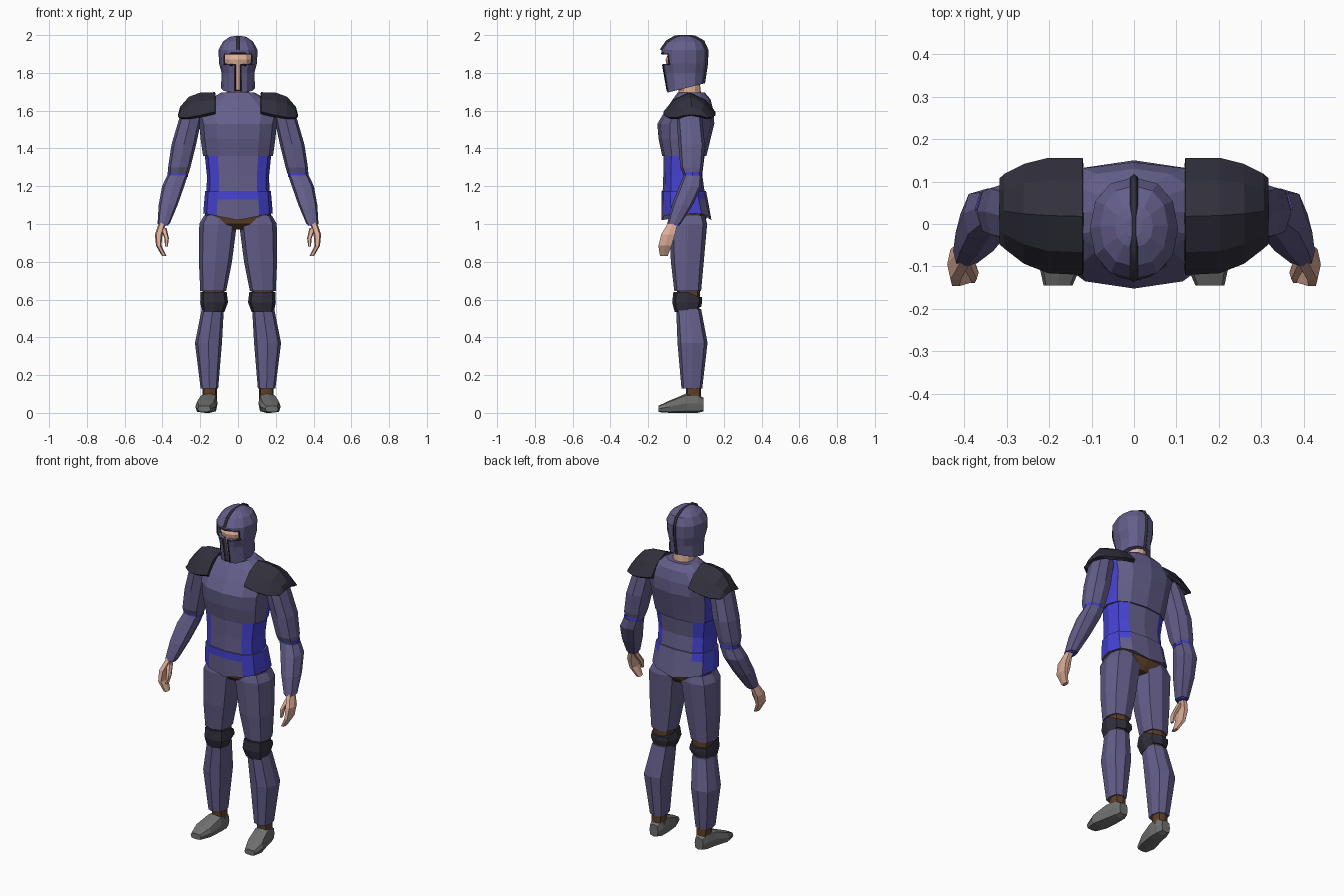
import bpy, bmesh
from math import sin, cos, tau, copysign
from mathutils import Vector

cube = bpy.data.objects.get("Cube")
if cube:
    bpy.data.objects.remove(cube)


def material(name, r, g, b):
    mat = bpy.data.materials.new(name)
    mat.use_nodes = True
    mat.diffuse_color = (r, g, b, 1)
    mat.node_tree.nodes["Principled BSDF"].inputs["Base Color"].default_value = (r, g, b, 1)
    return mat


ARMOUR = material("slate armour", .127, .112, .254)
DARK = material("dark plate", .03, .029, .045)
BLUE = material("blue shirt", .06, .055, .65)
SKIN = material("skin", .72, .42, .31)
BROWN = material("brown cloth", .11, .05, .02)
GREY = material("grey boot", .16, .16, .16)


def link(name, data, *mats):
    obj = bpy.data.objects.new(name, data)
    bpy.context.scene.collection.objects.link(obj)
    for mat in mats:
        data.materials.append(mat)
    return obj


def finish(name, bm, *mats):
    bmesh.ops.recalc_face_normals(bm, faces=bm.faces)
    mesh = bpy.data.meshes.new(name)
    bm.to_mesh(mesh)
    bm.free()
    return link(name, mesh, *mats)


def loft(name, mat, rings, side=1, sides=8, power=2.8, along_y=False, bend=None, paint=None):
    """Skin rounded rings, each (position, x low, x high, depth low, depth high)."""
    bm = bmesh.new()
    loops = []
    for pos, x0, x1, d0, d1 in rings:
        loop = []
        for i in range(sides):
            c, s = cos(tau * i / sides), sin(tau * i / sides)
            c = copysign(abs(c) ** (2 / power), c)
            s = copysign(abs(s) ** (2 / power), s)
            x = side * ((x0 + x1) / 2 + c * (x1 - x0) / 2)
            d = (d0 + d1) / 2 + s * (d1 - d0) / 2
            loop.append(bm.verts.new((x, pos, d) if along_y else (x, d, pos)))
        loops.append(loop)
    for low, high in zip(loops, loops[1:]):
        for i in range(sides):
            j = (i + 1) % sides
            bm.faces.new((low[i], low[j], high[j], high[i]))
    bm.faces.new(loops[0])
    bm.faces.new(loops[-1])
    if bend:
        for v in bm.verts:
            bend(v.co)
    if paint:
        bmesh.ops.recalc_face_normals(bm, faces=bm.faces)
        bm.normal_update()
        for f in bm.faces:
            f.material_index = int(paint(f.normal, f.calc_center_median()))
    return finish(name, bm, mat, BLUE) if paint else finish(name, bm, mat)


def body(name, mat, rings, **options):
    """Loft centred on x = 0 from (height, half width, front, back)."""
    return loft(name, mat, [(z, -w, w, f, b) for z, w, f, b in rings], sides=12, **options)


def wire(name, points, radius, closed=False):
    curve = bpy.data.curves.new(name, "CURVE")
    curve.dimensions = "3D"
    curve.bevel_depth = radius
    curve.bevel_resolution = 0
    spline = curve.splines.new("POLY")
    spline.points.add(len(points) - 1)
    for p, co in zip(spline.points, points):
        p.co = (*co, 1)
    spline.use_cyclic_u = closed
    return link(name, curve, DARK)


# Torso armour, with the shirt showing at the flanks
def drop_hem(co):
    if co.z < 1.05:
        co.z += .2 * abs(co.x)


body("chest_plate", ARMOUR, [
    (1.36, .185, -.126, .108), (1.45, .198, -.145, .13), (1.53, .205, -.152, .15),
    (1.6, .225, -.11, .145), (1.66, .15, -.07, .13), (1.695, .09, -.045, .1)],
    power=2.4, paint=lambda n, c: abs(n.x) > .9 and n.y > 0 and c.z < 1.58)
body("waist_plate", ARMOUR, [
    (1.16, .166, -.124, .1), (1.26, .165, -.12, .086), (1.375, .177, -.12, .1)],
    paint=lambda n, c: abs(n.x) > .4)
body("skirt_plate", ARMOUR, [
    (1.02, .184, -.13, .135), (1.13, .178, -.13, .115), (1.175, .174, -.13, .106)],
    bend=drop_hem,
    paint=lambda n, c: abs(n.z) < .6 and (abs(n.x) > .55 or (n.y < 0 and c.z > 1.13)))
body("hips", BROWN, [(.97, .11, -.05, .08), (1.0, .17, -.085, .1), (1.07, .176, -.1, .12)])

# Neck and head
body("neck", SKIN, [(1.64, .065, -.04, .085), (1.78, .052, -.04, .07)], power=2)
body("head", SKIN, [(1.71, .05, -.077, .06), (1.78, .068, -.092, .08),
                    (1.87, .086, -.108, .085), (1.95, .06, -.07, .06)], power=2.2)


# Helmet with a T-shaped opening
def raise_nape(co):
    if co.z < 1.75:
        co.z += .25 * co.y


helmet_rings = [(1.72, .09, -.1, .092), (1.8, .087, -.116, .1), (1.85, .1, -.128, .108),
                (1.92, .104, -.13, .11), (1.965, .08, -.1, .09), (1.99, .045, -.055, .045),
                (1.995, .02, -.03, .02)]
helmet = body("helmet", ARMOUR, helmet_rings, power=2.2, bend=raise_nape)
bpy.context.view_layer.update()

half_rim = [(0, 1.903), (.035, 1.903), (.072, 1.9), (.074, 1.846), (.04, 1.842), (.015, 1.842), (.015, 1.705)]
outline = half_rim + [(-x, z) for x, z in half_rim[:0:-1]]
rim = []
for x, z in outline:
    hit, place, normal, index = helmet.ray_cast(Vector((x, -1, z)), Vector((0, 1, 0)))
    rim.append(place if hit else Vector((x, -.1, z)))
wire("visor_rim", rim, .005, closed=True)


def cut_box(target, low, high):
    bm = bmesh.new()
    bmesh.ops.create_cube(bm, size=1)
    for v in bm.verts:
        v.co = [(a + b) / 2 + t * (b - a) for a, b, t in zip(low, high, v.co)]
    cutter = finish("cutter", bm)
    cutter.hide_render = True
    mod = target.modifiers.new("opening", "BOOLEAN")
    mod.operation = "DIFFERENCE"
    mod.solver = "EXACT"
    mod.object = cutter
    bpy.context.view_layer.objects.active = target
    bpy.ops.object.modifier_apply(modifier=mod.name)
    bpy.data.objects.remove(cutter)


cut_box(helmet, (-.07, -.2, 1.846), (.07, -.05, 1.9))
cut_box(helmet, (-.013, -.2, 1.66), (.013, -.06, 1.86))

# Crest running over the helmet from brow to nape
crest = [(0, f, z) for z, w, f, b in helmet_rings[3:]]
crest += [(0, b, z) for z, w, f, b in reversed(helmet_rings[1:])]
wire("helmet_crest", [(x, y, min(z, 1.991)) for x, y, z in crest] + [(0, .092, 1.745)], .009)


def shoulder_pad(name, s):
    bm = bmesh.new()
    rows = []
    for x, yc, half, top, drop in [(.12, .018, .13, 1.688, .1), (.2, .02, .128, 1.685, .115),
                                   (.255, .024, .11, 1.665, .105), (.298, .03, .083, 1.615, .055),
                                   (.308, .03, .075, 1.575, .015)]:
        rows.append([bm.verts.new((s * x, yc + half * t, top - drop * t * t))
                     for t in (-1, -.6, 0, .6, 1)])
    for a, b in zip(rows, rows[1:]):
        for i in range(4):
            bm.faces.new((a[i], a[i + 1], b[i + 1], b[i]))
    pad = finish(name, bm, DARK)
    mod = pad.modifiers.new("thickness", "SOLIDIFY")
    mod.thickness = .02
    mod.offset = 0


def shape_knee(co):
    # The pad narrows to a strap behind the knee
    if co.y > .03:
        co.z = .585 + (co.z - .585) * .5


for label, s in (("left", 1), ("right", -1)):
    def part(name, mat, rings, **options):
        loft(label + "_" + name, mat, rings, side=s, **options)

    # Arm
    shoulder_pad(label + "_shoulder_pad", s)
    part("upper_arm", ARMOUR, [
        (1.265, .262, .37, -.015, .08), (1.3, .252, .37, -.03, .09), (1.42, .222, .352, -.04, .1),
        (1.57, .19, .308, -.05, .085), (1.62, .19, .28, -.03, .07)])
    part("elbow_cuff", BLUE, [(1.25, .265, .372, -.012, .083), (1.275, .262, .372, -.012, .083)])
    part("forearm", ARMOUR, [
        (1.0, .362, .426, -.1, -.028), (1.1, .32, .42, -.075, .035),
        (1.2, .285, .402, -.036, .084), (1.258, .266, .374, -.012, .085)])
    part("wrist_cuff", BLUE, [(.992, .368, .42, -.097, -.034), (1.01, .37, .42, -.095, -.03)])

    # Hand
    part("hand", SKIN, [
        (.83, .378, .402, -.14, -.095), (.885, .405, .434, -.15, -.072),
        (.945, .4, .44, -.135, -.055), (1.01, .378, .418, -.095, -.04)], sides=6)
    part("thumb", SKIN, [
        (.88, .372, .386, -.14, -.118), (.925, .366, .39, -.132, -.098),
        (.98, .378, .412, -.1, -.065)], sides=6)

    # Leg
    part("thigh", ARMOUR, [
        (.645, .063, .2, -.062, .08), (.8, .032, .207, -.08, .094),
        (1.0, .006, .205, -.09, .112), (1.045, .02, .18, -.08, .1)])
    part("knee_cloth", BROWN, [(.5, .08, .185, -.04, .07), (.68, .07, .19, -.05, .075)])
    part("knee_pad", DARK, [
        (.535, .072, .19, -.06, .08), (.585, .053, .2, -.073, .085),
        (.64, .06, .198, -.067, .085)], bend=shape_knee)
    part("shin", ARMOUR, [
        (.13, .105, .198, -.024, .086), (.37, .085, .228, -.045, .114),
        (.55, .075, .192, -.052, .08)])
    part("ankle", BROWN, [(.07, .112, .188, 0, .08), (.16, .112, .188, 0, .08)])

    # Boot
    part("boot", GREY, [
        (-.145, .145, .213, .004, .038), (-.085, .118, .226, 0, .066),
        (0, .108, .204, 0, .102), (.06, .11, .19, 0, .1), (.092, .122, .178, .008, .08)],
        along_y=True, power=3.6)
